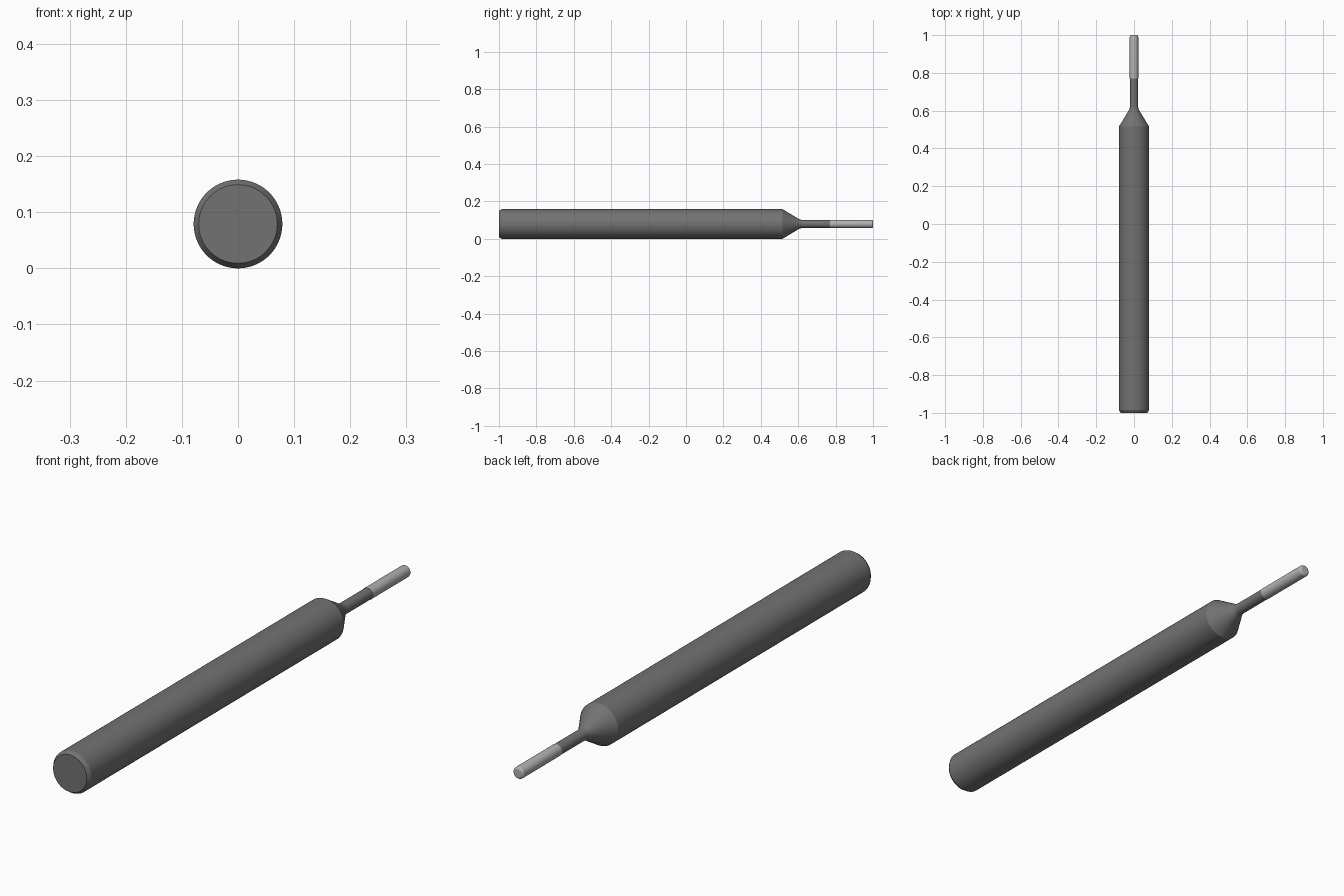
import bpy, bmesh, math

if "Cube" in bpy.data.objects:
    bpy.data.objects.remove(bpy.data.objects["Cube"])

SEGMENTS = 96
AXIS_Z = 0.079


def grey(name, v):
    mat = bpy.data.materials.new(name)
    mat.diffuse_color = (v, v, v, 1)
    mat.use_nodes = True
    mat.node_tree.nodes["Principled BSDF"].inputs["Base Color"].default_value = mat.diffuse_color
    return mat


def lathe(name, profile, mat):
    """Revolve (y, radius) points about the tool axis and cap both ends."""
    bm = bmesh.new()
    rings = []
    for y, r in profile:
        rings.append([bm.verts.new((r * math.cos(a), y, AXIS_Z + r * math.sin(a)))
                      for a in (2 * math.pi * i / SEGMENTS for i in range(SEGMENTS))])
    for lo, hi in zip(rings, rings[1:]):
        for i in range(SEGMENTS):
            j = (i + 1) % SEGMENTS
            bm.faces.new((lo[i], lo[j], hi[j], hi[i]))
    bm.faces.new(rings[0])
    bm.faces.new(rings[-1])
    bmesh.ops.recalc_face_normals(bm, faces=bm.faces)
    mesh = bpy.data.meshes.new(name)
    bm.to_mesh(mesh)
    bm.free()
    mesh.materials.append(mat)
    obj = bpy.data.objects.new(name, mesh)
    bpy.context.collection.objects.link(obj)
    bpy.ops.object.select_all(action='DESELECT')
    obj.select_set(True)
    bpy.context.view_layer.objects.active = obj
    bpy.ops.object.shade_smooth_by_angle(angle=math.radians(20))
    return obj


# Shank with chamfered end, 30 degree cone, small fillet and thin neck
lathe("shank_and_neck", [
    (-1.0, 0.070), (-0.986, 0.079), (0.517, 0.079),
    (0.602, 0.0275), (0.609, 0.0243), (0.617, 0.0222), (0.627, 0.0215),
    (0.77, 0.0215)], grey("dark_grey", 0.17))

# Bright cutting section with a rounded end corner
corner = 0.009
tip_radius = 0.0225
arc = [(1 - corner + corner * math.sin(a), tip_radius - corner + corner * math.cos(a))
       for a in (math.radians(15 * k) for k in range(7))]
lathe("cutting_tip", [(0.77, tip_radius)] + arc, grey("light_grey", 0.45))
